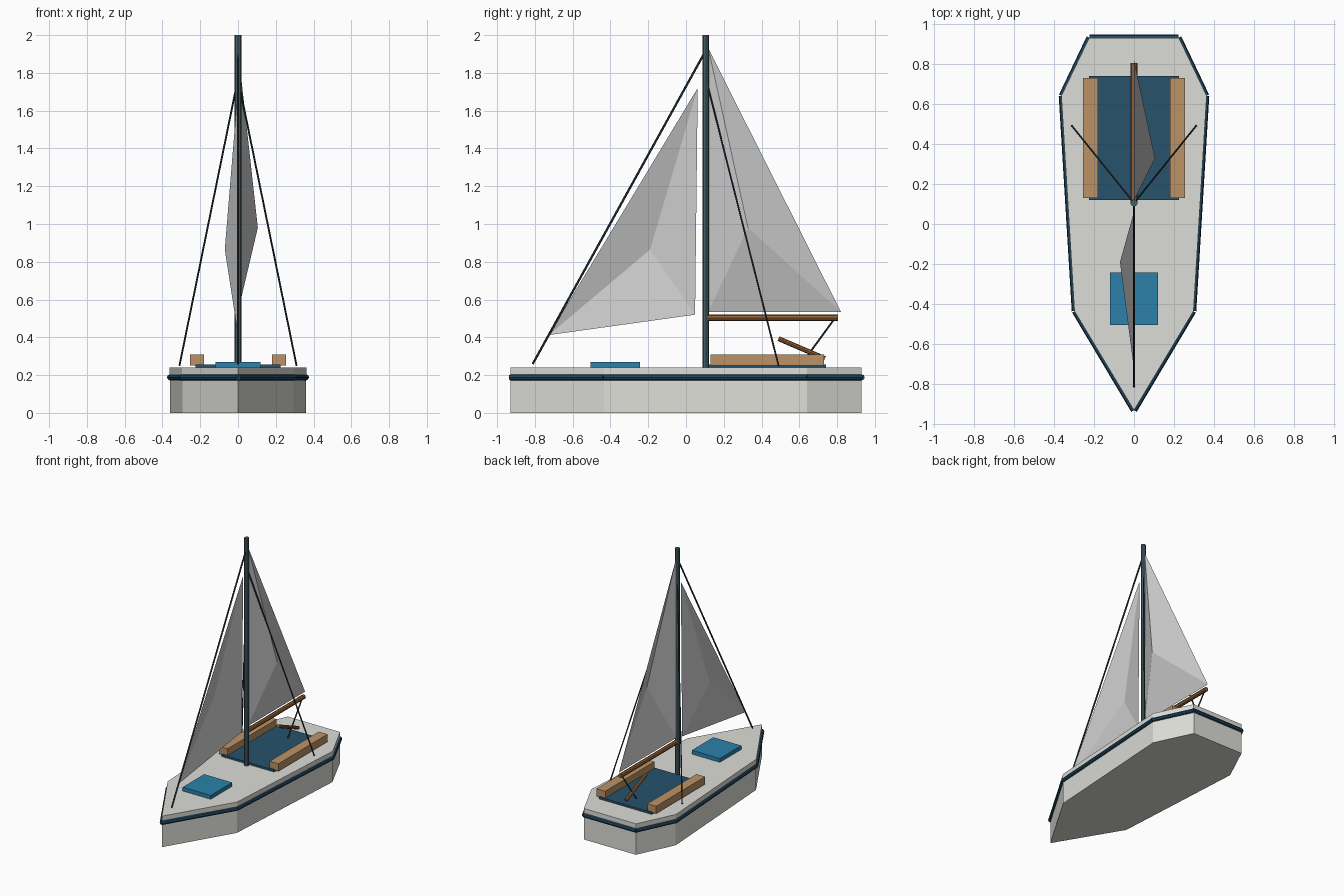
import bpy
from mathutils import Vector

if "Cube" in bpy.data.objects:
    bpy.data.objects.remove(bpy.data.objects["Cube"])


def material(name, r, g, b):
    m = bpy.data.materials.new(name)
    m.diffuse_color = (r, g, b, 1)
    m.use_nodes = True
    m.node_tree.nodes["Principled BSDF"].inputs["Base Color"].default_value = m.diffuse_color
    return m


WHITE = material("hull_white", 0.72, 0.73, 0.68)
CANVAS = material("canvas", 0.75, 0.75, 0.72)
NAVY = material("navy", 0.015, 0.06, 0.11)
FLOOR = material("floor_blue", 0.02, 0.085, 0.15)
BLUE = material("hatch_blue", 0.025, 0.22, 0.40)
WOOD = material("light_wood", 0.50, 0.29, 0.13)
DARK_WOOD = material("dark_wood", 0.28, 0.115, 0.035)
METAL = material("mast_metal", 0.06, 0.115, 0.13)
ROPE = material("rope", 0.026, 0.04, 0.042)


def mesh(name, verts, faces, mat):
    me = bpy.data.meshes.new(name)
    me.from_pydata(verts, [], faces)
    me.materials.append(mat)
    ob = bpy.data.objects.new(name, me)
    bpy.context.collection.objects.link(ob)
    return ob


def prism(name, outline, z0, z1, mat):
    n = len(outline)
    verts = [(x, y, z) for z in (z0, z1) for x, y in outline]
    faces = [tuple(reversed(range(n))), tuple(range(n, 2 * n))]
    faces += [(i, (i + 1) % n, n + (i + 1) % n, n + i) for i in range(n)]
    return mesh(name, verts, faces, mat)


def box(name, x0, x1, y0, y1, z0, z1, mat):
    return prism(name, [(x0, y0), (x1, y0), (x1, y1), (x0, y1)], z0, z1, mat)


def rod(name, a, b, radius, mat, sides=8):
    a, b = Vector(a), Vector(b)
    bpy.ops.mesh.primitive_cylinder_add(vertices=sides, radius=radius,
                                        depth=(b - a).length, location=(a + b) / 2)
    ob = bpy.context.object
    ob.name = name
    ob.rotation_euler = (b - a).to_track_quat('Z', 'Y').to_euler()
    ob.data.materials.append(mat)
    return ob


def sail(name, head, tack, clew, belly):
    # Three-sided sheet pushed out at one middle point
    return mesh(name, [head, tack, clew, belly],
                [(0, 1, 3), (1, 2, 3), (2, 0, 3)], CANVAS)


# Hull and deck share one plan outline
half = [(0.295, -0.435), (0.36, 0.64), (0.222, 0.93)]
outline = [(0, -0.93)] + half + [(-x, y) for x, y in reversed(half)]
prism("hull", outline, 0, 0.19, WHITE)
prism("deck", [(x * 1.008, y) for x, y in outline], 0.19, 0.24, WHITE)

# Rub rail around the hull
for i, (x, y) in enumerate(outline):
    nx, ny = outline[(i + 1) % len(outline)]
    rod(f"rub_rail_{i + 1}", (x, y, 0.188), (nx, ny, 0.188), 0.016, NAVY)

# Deck fittings
box("cockpit_floor", -0.225, 0.225, 0.12, 0.74, 0.235, 0.256, FLOOR)
box("hatch", -0.12, 0.12, -0.505, -0.243, 0.235, 0.27, BLUE)
for side, s in (("right", 1), ("left", -1)):
    x0, x1 = sorted((s * 0.18, s * 0.255))
    box(f"bench_{side}", x0, x1, 0.13, 0.73, 0.25, 0.308, WOOD)
    rod(f"shroud_{side}", (s * 0.31, 0.49, 0.25), (0, 0.105, 1.77), 0.005, ROPE, 6)

# Spars, steering and rigging
rod("mast", (0, 0.105, 0.24), (0, 0.105, 2.0), 0.018, METAL)
rod("boom", (0, 0.11, 0.503), (0, 0.805, 0.503), 0.017, DARK_WOOD)
rod("tiller", (0, 0.49, 0.393), (0, 0.735, 0.288), 0.013, DARK_WOOD)
rod("forestay", (0, -0.812, 0.258), (0, 0.1, 1.91), 0.006, ROPE, 6)
rod("mainsheet", (0, 0.78, 0.49), (0, 0.605, 0.25), 0.005, ROPE, 6)

# Sails
sail("mainsail", (0, 0.118, 1.93), (0, 0.118, 0.535), (0, 0.82, 0.535), (0.105, 0.328, 0.98))
sail("jib", (0, 0.062, 1.72), (0, -0.727, 0.412), (0, 0.048, 0.52), (-0.07, -0.19, 0.865))
